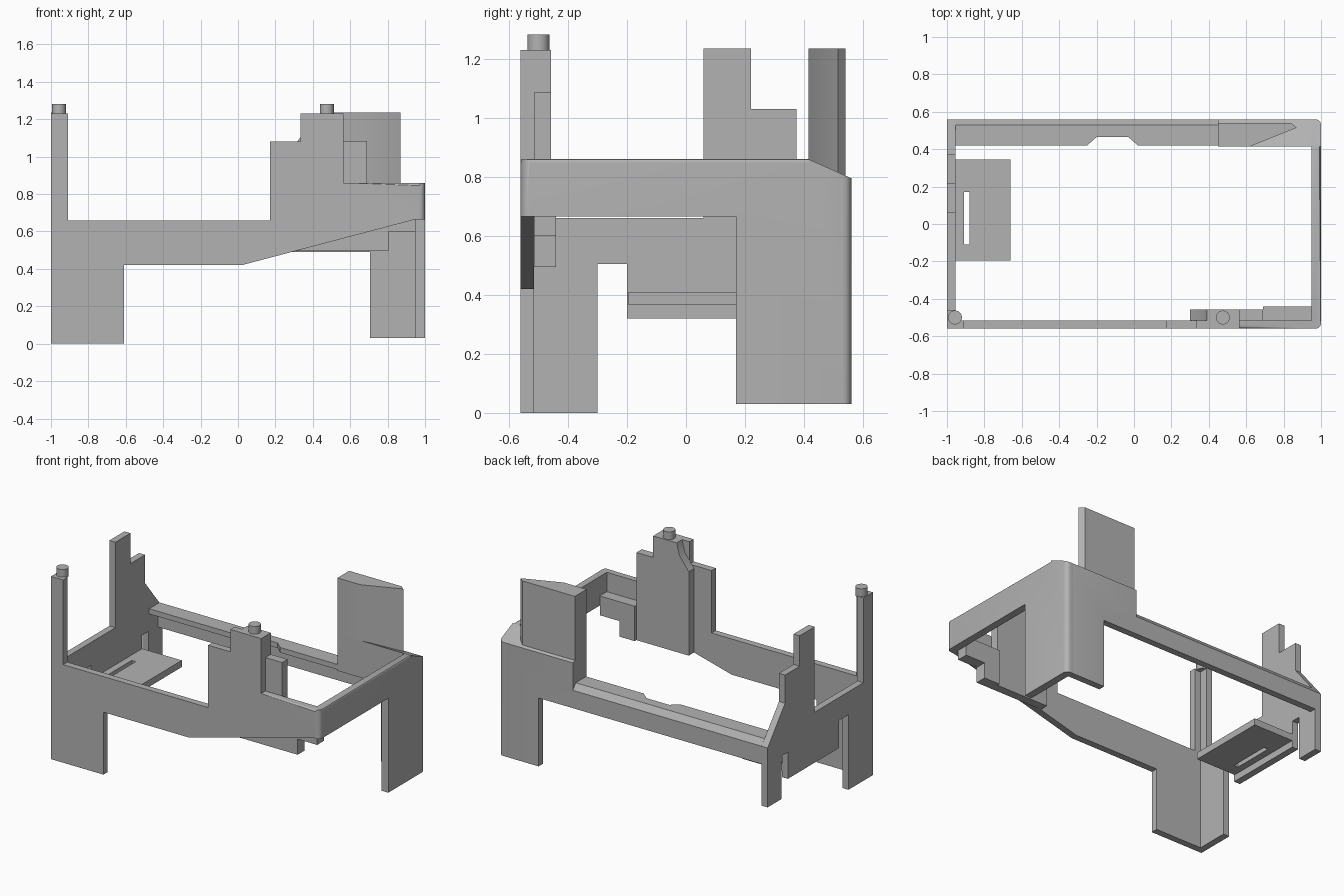
import bpy
import bmesh
from mathutils import Vector

cube = bpy.data.objects.get("Cube")
if cube:
    bpy.data.objects.remove(cube)

grey = bpy.data.materials.new("plain_grey")
grey.use_nodes = True
COLOUR = (0.45, 0.45, 0.45, 1)
grey.diffuse_color = COLOUR
grey.node_tree.nodes["Principled BSDF"].inputs["Base Color"].default_value = COLOUR

# Maps profile point (a, b) and depth d to space, by extrusion axis
PLACE = {
    "x": lambda a, b, d: Vector((d, a, b)),
    "y": lambda a, b, d: Vector((a, d, b)),
    "z": lambda a, b, d: Vector((a, b, d)),
}


def near(a, b):
    return abs(a - b) < 0.002


def corner_edge(e):
    """Upright edges on the outer corners of the frame."""
    p, q = (v.co for v in e.verts)
    upright = near(p.x, q.x) and near(p.y, q.y)
    return upright and near(abs(p.x), 1) and near(abs(p.y), 0.56) and p.x > 0


def rim_edge(e):
    """Outer top edges of the raised right-hand rim."""
    p, q = (v.co for v in e.verts)
    top = near(p.z, 0.86) and near(q.z, 0.86)
    return top and (near(p.x, 1) and near(q.x, 1) or near(p.y, -0.56) and near(q.y, -0.56))


def prism(name, axis, profile, start, end, rounded=False):
    bm = bmesh.new()
    place = PLACE[axis]
    face = bm.faces.new([bm.verts.new(place(a, b, start)) for a, b in profile])
    out = bmesh.ops.extrude_face_region(bm, geom=[face])
    verts = [g for g in out["geom"] if isinstance(g, bmesh.types.BMVert)]
    bmesh.ops.translate(bm, verts=verts, vec=place(0, 0, end - start))
    bmesh.ops.recalc_face_normals(bm, faces=bm.faces)
    if rounded:
        for rule, size in ((corner_edge, 0.03), (rim_edge, 0.015)):
            edges = [e for e in bm.edges if rule(e)]
            if edges:
                bmesh.ops.bevel(bm, geom=edges, offset=size, segments=4,
                                profile=0.5, affect="EDGES")
    return finish(name, bm)


def finish(name, bm):
    mesh = bpy.data.meshes.new(name)
    bm.to_mesh(mesh)
    bm.free()
    mesh.materials.append(grey)
    obj = bpy.data.objects.new(name, mesh)
    bpy.context.collection.objects.link(obj)
    bpy.ops.object.select_all(action="DESELECT")
    obj.select_set(True)
    bpy.context.view_layer.objects.active = obj
    bpy.ops.object.shade_smooth_by_angle()
    return obj


def rect(a0, b0, a1, b1):
    return [(a0, b0), (a1, b0), (a1, b1), (a0, b1)]


# Front wall with left leg, tall post, raised panel and sloped underside
prism("front_wall", "y", [
    (-1, 0), (-0.61, 0), (-0.61, 0.42), (0.02, 0.42), (0.95, 0.665), (1, 0.665),
    (1, 0.86), (0.565, 0.86), (0.565, 1.23), (0.335, 1.23), (0.335, 1.08),
    (0.17, 1.08), (0.17, 0.66), (-0.91, 0.66), (-0.91, 1.23), (-1, 1.23),
], -0.56, -0.515, True)

# Right wall with rear leg
prism("right_wall", "x", [
    (-0.56, 0.665), (0.17, 0.665), (0.17, 0.03), (0.56, 0.03), (0.56, 0.795),
    (0.415, 0.86), (-0.56, 0.86),
], 0.95, 1, True)

# Left wall with two legs, cut-outs and stepped tower
prism("left_wall", "x", [
    (-0.56, 0), (-0.3, 0), (-0.3, 0.505), (-0.2, 0.505), (-0.2, 0.32),
    (0.345, 0.32), (0.345, 0.5), (0.41, 0.5), (0.41, 0.21), (0.56, 0.21),
    (0.56, 0.61), (0.375, 0.84), (0.375, 1.03), (0.22, 1.03), (0.22, 1.235),
    (0.06, 1.235), (0.06, 0.66), (-0.46, 0.66), (-0.46, 1.23), (-0.56, 1.23),
], -1, -0.955)

# Back wall: low rail, and a leg at the right end
prism("back_wall", "y", [
    (0.705, 0.03), (1, 0.03), (1, 0.795), (0.45, 0.795), (0.45, 0.61),
    (-1, 0.61), (-1, 0.49), (0.705, 0.49),
], 0.515, 0.56, True)
prism("back_rail_slope", "x", [(0.515, 0.61), (0.56, 0.61), (0.53, 0.65), (0.515, 0.65)],
      -0.955, 0.45)
prism("back_shelf", "z", [
    (-0.955, 0.42), (-0.25, 0.42), (-0.2, 0.465), (-0.03, 0.465), (0.02, 0.42),
    (0.45, 0.42), (0.45, 0.52), (-0.955, 0.52),
], 0.615, 0.65)

# Sloped corner block and the tall screen standing on it
prism("corner_block", "x", [(0.415, 0.61), (0.56, 0.61), (0.56, 0.795), (0.415, 0.86)],
      0.45, 1, True)
prism("tall_screen", "z", [
    (0.45, 0.415), (0.62, 0.415), (0.87, 0.515), (0.84, 0.54), (0.45, 0.54),
], 0.7, 1.235)

# Backing slab behind the raised front panel, and its side bracket
prism("panel_backing", "y", [
    (0.3, 0.495), (0.69, 0.495), (0.69, 1.085), (0.565, 1.085), (0.565, 1.23),
    (0.39, 1.23), (0.37, 1.15), (0.3, 1.06),
], -0.515, -0.458)
prism("side_bracket", "y", [
    (0.69, 0.495), (0.805, 0.495), (0.805, 0.6), (0.95, 0.6), (0.95, 0.73), (0.69, 0.73),
], -0.515, -0.44)

# Slotted tray, made of four strips around the slot
for name, box in {
    "tray_inner": rect(-0.88, -0.195, -0.66, 0.345),
    "tray_outer": rect(-0.955, -0.195, -0.91, 0.345),
    "tray_front": rect(-0.91, -0.195, -0.88, -0.11),
    "tray_back": rect(-0.91, 0.17, -0.88, 0.345),
}.items():
    prism(name, "z", box, 0.365, 0.41)

# Round pegs on the post and the panel
for name, x in (("post_peg", -0.957), ("panel_peg", 0.475)):
    bm = bmesh.new()
    bmesh.ops.create_cone(bm, cap_ends=True, segments=32, radius1=0.037,
                          radius2=0.037, depth=0.06)
    bmesh.ops.translate(bm, verts=bm.verts, vec=(x, -0.5, 1.252))
    finish(name, bm)
